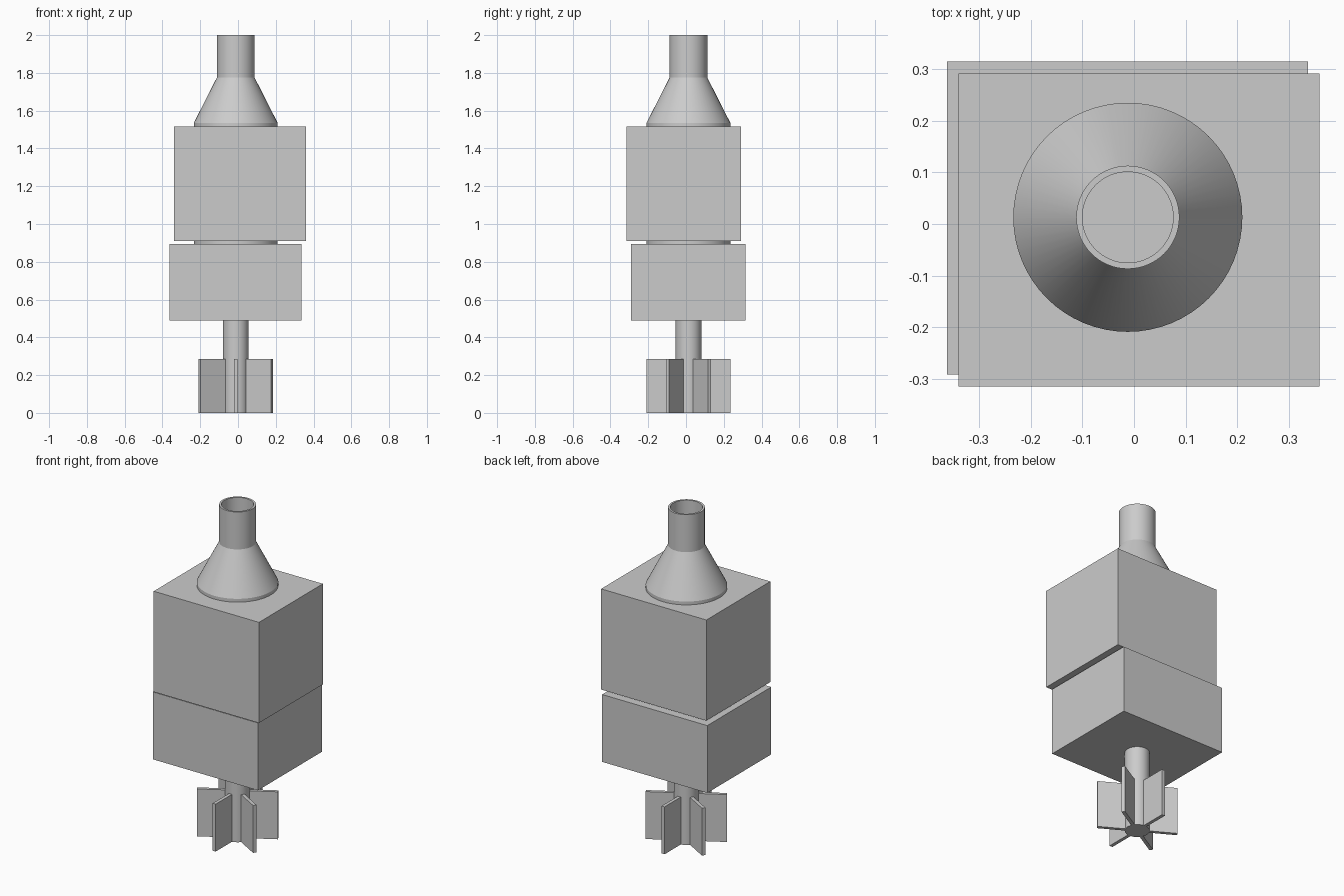
import bpy, bmesh, math
from mathutils import Matrix, Vector

if "Cube" in bpy.data.objects:
    bpy.data.objects.remove(bpy.data.objects["Cube"])

AX, AY = -0.012, 0.013   # shared axis of the round parts

grey = bpy.data.materials.new("plain grey")
grey.diffuse_color = (0.6, 0.6, 0.6, 1)
grey.use_nodes = True
grey.node_tree.nodes["Principled BSDF"].inputs["Base Color"].default_value = grey.diffuse_color


def finish(name, bm, smooth=False):
    bmesh.ops.recalc_face_normals(bm, faces=bm.faces)
    mesh = bpy.data.meshes.new(name)
    bm.to_mesh(mesh)
    bm.free()
    mesh.materials.append(grey)
    ob = bpy.data.objects.new(name, mesh)
    bpy.context.collection.objects.link(ob)
    if smooth:
        bpy.ops.object.select_all(action='DESELECT')
        ob.select_set(True)
        bpy.context.view_layer.objects.active = ob
        bpy.ops.object.shade_smooth_by_angle(angle=math.radians(25))
    return ob


def add_box(bm, lo, hi, turn=Matrix()):
    lo, hi = Vector(lo), Vector(hi)
    m = turn @ Matrix.Translation((lo + hi) / 2) @ Matrix.Diagonal((*(hi - lo), 1))
    bmesh.ops.create_cube(bm, size=1, matrix=m)


def box(name, lo, hi):
    bm = bmesh.new()
    add_box(bm, lo, hi)
    finish(name, bm)


def cylinder(name, r, z0, z1):
    bm = bmesh.new()
    bmesh.ops.create_cone(bm, cap_ends=True, segments=64, radius1=r, radius2=r, depth=z1 - z0,
                          matrix=Matrix.Translation((AX, AY, (z0 + z1) / 2)))
    finish(name, bm, True)


def lathe(name, profile, steps=64):
    # closed (radius, height) outline spun about the shared axis
    bm = bmesh.new()
    vs = [bm.verts.new((AX + r, AY, z)) for r, z in profile]
    edges = [bm.edges.new((vs[i], vs[(i + 1) % len(vs)])) for i in range(len(vs))]
    bmesh.ops.spin(bm, geom=vs + edges, cent=(AX, AY, 0), axis=(0, 0, 1),
                   angle=math.tau, steps=steps)
    bmesh.ops.remove_doubles(bm, verts=bm.verts, dist=1e-5)
    finish(name, bm, True)


# Housings, slightly offset from each other
box("upper_housing", (-0.34, -0.315, 0.91), (0.36, 0.292, 1.515))
box("lower_housing", (-0.362, -0.292, 0.49), (0.337, 0.315, 0.895))
cylinder("coupling_disc", 0.222, 0.895, 0.91)

# Hollow funnel with a short lip and an open neck
lathe("funnel", [(0.222, 1.515), (0.222, 1.535), (0.1, 1.775), (0.1, 2.0),
                 (0.088, 2.0), (0.088, 1.772), (0.21, 1.532), (0.21, 1.515)])

# Drive shaft and six-bladed paddle
cylinder("shaft", 0.068, 0, 0.49)
bm = bmesh.new()
for k in range(6):
    turn = Matrix.Translation((AX, AY, 0)) @ Matrix.Rotation(math.radians(30 + 60 * k), 4, 'Z')
    add_box(bm, (0.055, -0.01, 0), (0.222, 0.01, 0.285), turn)
finish("paddle_blades", bm)
